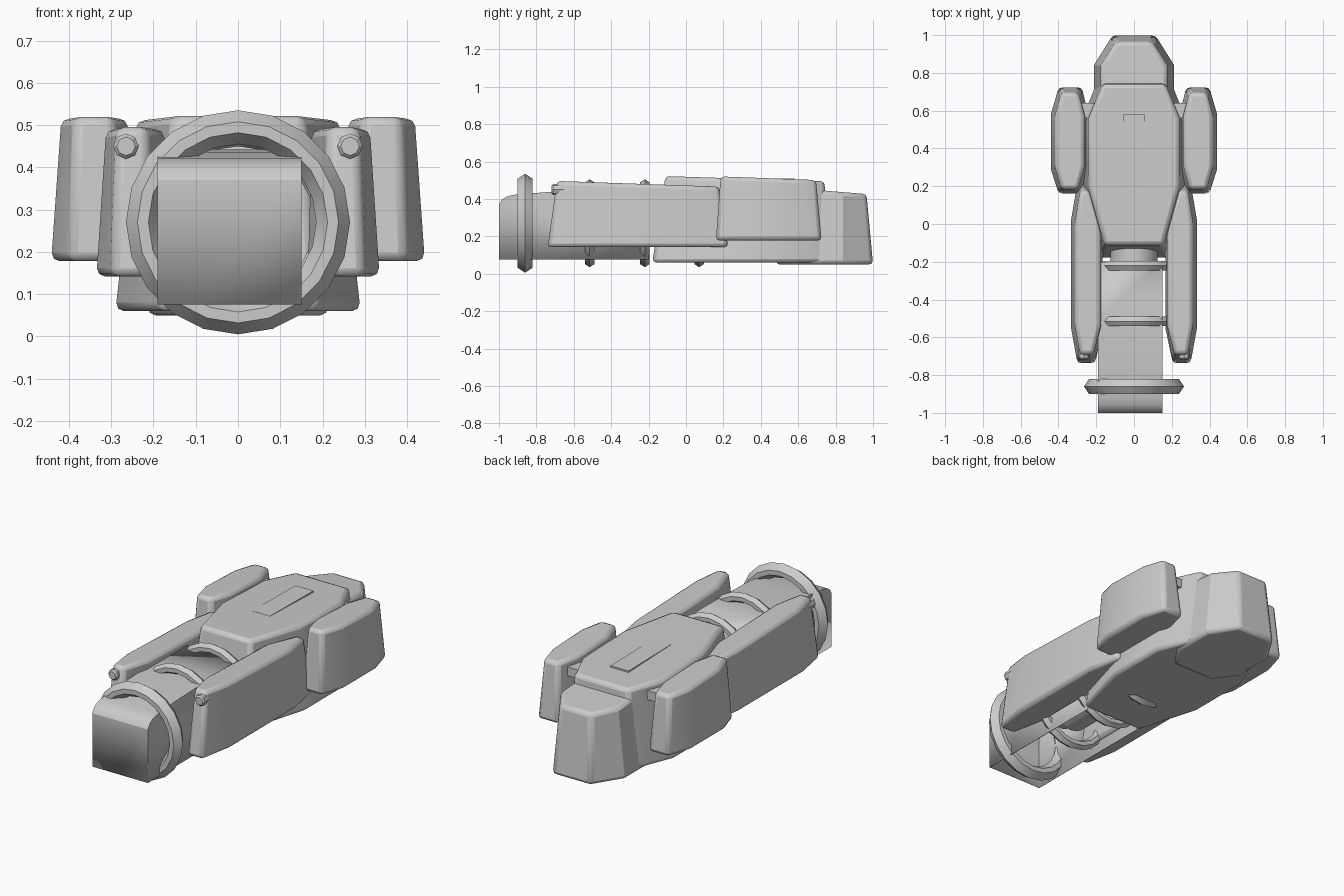
import bpy, bmesh, math
from mathutils import Matrix

cube = bpy.data.objects.get("Cube")
if cube:
    bpy.data.objects.remove(cube, do_unlink=True)

grey = bpy.data.materials.new("hull_grey")
grey.use_nodes = True
grey.diffuse_color = (0.6, 0.6, 0.6, 1)
grey.node_tree.nodes["Principled BSDF"].inputs["Base Color"].default_value = (0.6, 0.6, 0.6, 1)


def finish(name, bm, bevel=0, smooth=30, closed=True):
    """Turn a bmesh into a shaded, optionally bevelled object."""
    if closed:
        bmesh.ops.recalc_face_normals(bm, faces=bm.faces)
    mesh = bpy.data.meshes.new(name)
    bm.to_mesh(mesh)
    bm.free()
    mesh.materials.append(grey)
    ob = bpy.data.objects.new(name, mesh)
    bpy.context.collection.objects.link(ob)
    if bevel:
        mod = ob.modifiers.new("edges", "BEVEL")
        mod.width, mod.segments, mod.limit_method = bevel, 2, "ANGLE"
        mod.angle_limit = math.radians(40)
    bpy.ops.object.select_all(action="DESELECT")
    ob.select_set(True)
    bpy.context.view_layer.objects.active = ob
    bpy.ops.object.shade_smooth_by_angle(angle=math.radians(smooth))
    return ob


def armour(name, bottom, top, side=1, bevel=0.02):
    """Tapered block between two outlines of (y, inner x, outer x, z) stations."""
    bm = bmesh.new()
    rings = []
    for stations in (bottom, top):
        pts = [(a, y, z) for y, a, b, z in stations]
        pts += [(b, y, z) for y, a, b, z in reversed(stations)]
        rings.append([bm.verts.new((side * x, y, z)) for x, y, z in pts])
    low, high = rings
    n = len(low)
    bm.faces.new(low)
    bm.faces.new(high)
    for i in range(n):
        j = (i + 1) % n
        bm.faces.new((low[i], low[j], high[j], high[i]))
    return finish(name, bm, bevel)


def centred(stations):
    return [(y, -w, w, z) for y, w, z in stations]


def lathe(name, profile, sides, x=0, z=0.27, ring=True):
    """Spin (radius, y) points round a lengthwise axis."""
    bm = bmesh.new()
    loops = []
    for r, y in profile:
        loops.append([bm.verts.new((x + r * math.sin(k * math.tau / sides), y,
                                    z + r * math.cos(k * math.tau / sides)))
                      for k in range(sides)])
    count = len(loops)
    for i in range(count if ring else count - 1):
        a, b = loops[i], loops[(i + 1) % count]
        for k in range(sides):
            m = (k + 1) % sides
            bm.faces.new((a[k], a[m], b[m], b[k]))
    if not ring:
        bm.faces.new(loops[0])
        bm.faces.new(loops[-1])
    return finish(name, bm, smooth=25)


def hoop(name, y, half, inner, outer, chamfer):
    lathe(name, [(outer, y), (outer - chamfer, y - half), (inner + chamfer, y - half),
                 (inner, y), (inner + chamfer, y + half), (outer - chamfer, y + half)], 20)


def block(name, x, y, z, size):
    bm = bmesh.new()
    bmesh.ops.create_cube(bm, size=1, matrix=Matrix.Translation((x, y, z)) @ Matrix.Diagonal((*size, 1)))
    return finish(name, bm)


# Main hull and rear engine block
armour("main_hull",
       centred([(-0.18, 0.19, 0.06), (0.17, 0.29, 0.06), (0.52, 0.29, 0.06), (0.77, 0.19, 0.06)]),
       centred([(-0.11, 0.155, 0.522), (0.2, 0.24, 0.512), (0.56, 0.24, 0.50), (0.74, 0.165, 0.494)]))
armour("rear_block",
       centred([(0.48, 0.13, 0.05), (0.6, 0.215, 0.05), (0.84, 0.215, 0.05), (1.0, 0.115, 0.05)]),
       centred([(0.52, 0.12, 0.462), (0.62, 0.175, 0.455), (0.84, 0.175, 0.436), (0.965, 0.095, 0.426)]))

# Raised spine plate on the hull roof
armour("roof_plate",
       centred([(0.2, 0.055, 0.49), (0.58, 0.055, 0.48)]),
       centred([(0.2, 0.055, 0.513), (0.58, 0.055, 0.508)]), bevel=0)

# Side armour, side pods and their fittings
for side, word in ((1, "left"), (-1, "right")):
    armour(word + "_long_armour",
           [(-0.74, 0.205, 0.30, 0.142), (-0.55, 0.165, 0.335, 0.142),
            (0.02, 0.165, 0.335, 0.142), (0.225, 0.23, 0.30, 0.142)],
           [(-0.69, 0.215, 0.285, 0.496), (-0.53, 0.175, 0.312, 0.49),
            (0.0, 0.175, 0.312, 0.472), (0.175, 0.235, 0.285, 0.466)], side)
    armour(word + "_side_pod",
           [(0.16, 0.275, 0.40, 0.178), (0.29, 0.24, 0.442, 0.178),
            (0.58, 0.24, 0.442, 0.178), (0.725, 0.275, 0.40, 0.178)],
           [(0.185, 0.295, 0.385, 0.52), (0.31, 0.262, 0.418, 0.516),
            (0.57, 0.262, 0.418, 0.506), (0.695, 0.295, 0.385, 0.501)], side)
    lathe(word + "_front_knob", [(0.022, -0.718), (0.03, -0.71), (0.03, -0.6)], 8,
          x=side * 0.265, z=0.45, ring=False)
    block(word + "_pod_strut", side * 0.235, 0.6, 0.44, (0.1, 0.08, 0.05))

# Nose cowl, open underneath and behind
bm = bmesh.new()
outline = [(-1.0, 0.075), (-1.0, 0.37), (-0.985, 0.395), (-0.96, 0.412), (-0.92, 0.422),
           (-0.75, 0.436), (-0.5, 0.442), (-0.2, 0.442)]
walls = [[bm.verts.new((x, y, z)) for y, z in outline] for x in (-0.19, 0.15)]
rear = [bm.verts.new((x, -0.2, 0.075)) for x in (-0.19, 0.15)]
for i in range(len(outline) - 1):
    bm.faces.new((walls[0][i], walls[1][i], walls[1][i + 1], walls[0][i + 1]))
bm.faces.new([rear[0]] + walls[0])
bm.faces.new([rear[1]] + walls[1][::-1])
cowl = finish("nose_cowl", bm, closed=False)
shell = cowl.modifiers.new("thickness", "SOLIDIFY")
shell.thickness, shell.offset = 0.004, -1

# Hoops along the barrel
hoop("front_hoop", -0.86, 0.04, 0.185, 0.265, 0.027)
for number, y in enumerate((-0.515, -0.22, 0.07)):
    hoop("barrel_hoop_%d" % (number + 1), y, 0.025, 0.18, 0.235, 0.016)

# Inner barrel with stepped muzzle
lathe("inner_barrel", [(0.05, -0.6), (0.08, -0.6), (0.08, -0.54), (0.125, -0.52), (0.125, -0.05)],
      20, ring=False)
